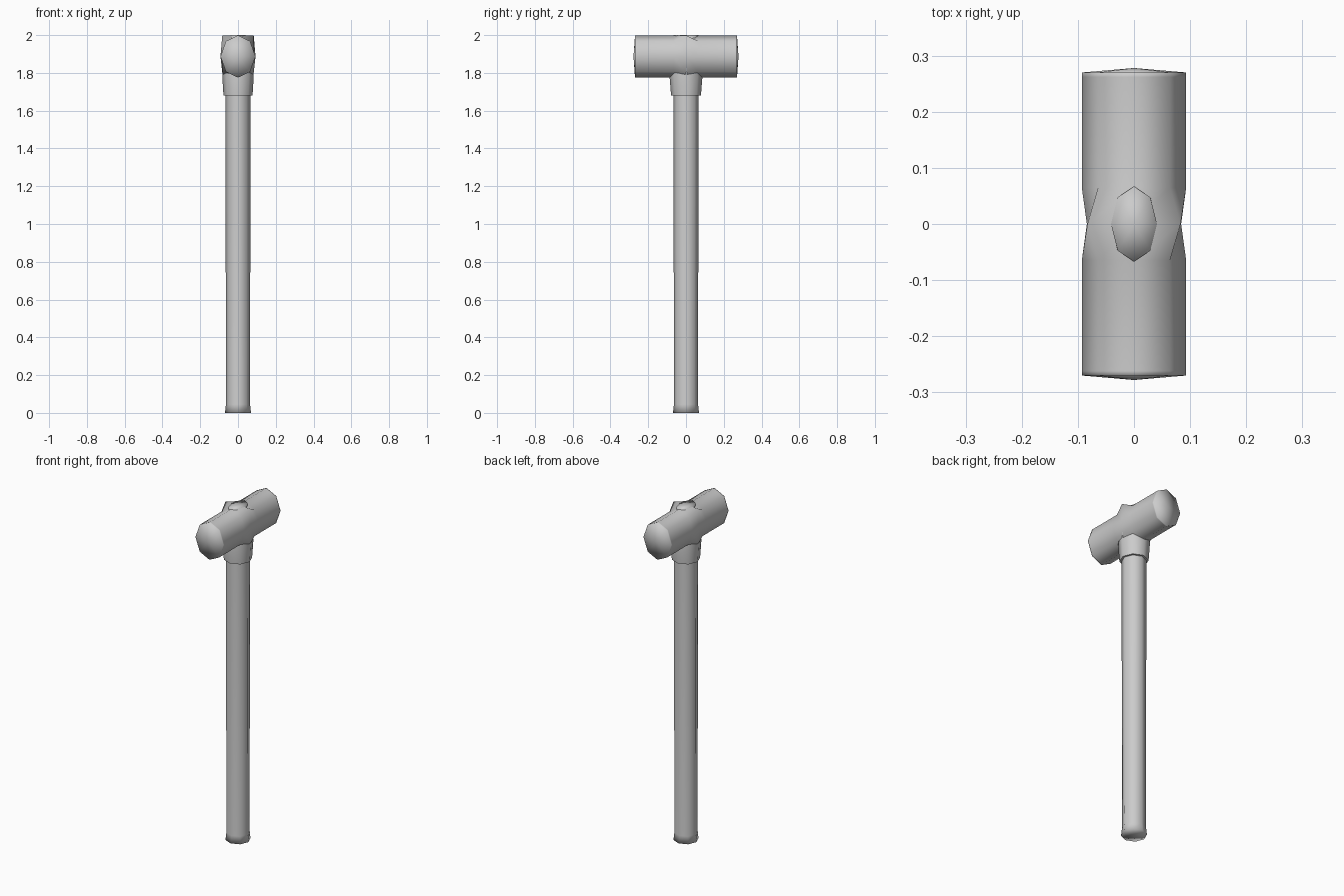
import bpy, bmesh, math
from mathutils import Vector

cube = bpy.data.objects.get("Cube")
if cube:
    bpy.data.objects.remove(cube, do_unlink=True)

SIDES = 8
grey = bpy.data.materials.new("plain grey")
grey.use_nodes = True
grey.diffuse_color = (0.6, 0.6, 0.6, 1)
grey.node_tree.nodes["Principled BSDF"].inputs["Base Color"].default_value = (0.6, 0.6, 0.6, 1)


def loft(name, rings, start, end, smooth_angle):
    """Skin a stack of rings and close each end with a fan to a pole point."""
    bm = bmesh.new()
    loops = [[bm.verts.new(p) for p in ring] for ring in rings]
    for a, b in zip(loops, loops[1:]):
        for i in range(SIDES):
            j = (i + 1) % SIDES
            bm.faces.new((a[i], a[j], b[j], b[i]))
    for loop, pole in ((loops[0], start), (loops[-1], end)):
        tip = bm.verts.new(pole)
        for i in range(SIDES):
            bm.faces.new((loop[i], loop[(i + 1) % SIDES], tip))
    bmesh.ops.recalc_face_normals(bm, faces=bm.faces)
    mesh = bpy.data.meshes.new(name)
    bm.to_mesh(mesh)
    bm.free()
    mesh.materials.append(grey)
    obj = bpy.data.objects.new(name, mesh)
    bpy.context.collection.objects.link(obj)
    bpy.ops.object.select_all(action='DESELECT')
    obj.select_set(True)
    bpy.context.view_layer.objects.active = obj
    bpy.ops.object.shade_smooth_by_angle(angle=math.radians(smooth_angle))
    return obj


def oval(rx, ry, z):
    """Horizontal eight-sided ring."""
    turns = [2 * math.pi * i / SIDES for i in range(SIDES)]
    return [Vector((rx * math.cos(t), ry * math.sin(t), z)) for t in turns]


def mirrored(half, y):
    """Upright ring from a right-hand profile running top to bottom."""
    left = [(-x, z) for x, z in reversed(half[1:-1])]
    return [Vector((x, y, z)) for x, z in half + left]


# Handle: slightly flared butt, flattened where it passes through the eye
loft("handle",
     [oval(0.069, 0.069, 0), oval(0.064, 0.064, 0.045), oval(0.066, 0.066, 1.68),
      oval(0.042, 0.067, 1.96), oval(0.041, 0.067, 2.0)],
     (0, 0, 0), (0, 0, 2.0), 180)

# Head: octagonal bar with squared, pinched cheeks around the eye
bar = [(0, 1.999), (0.064, 1.968), (0.093, 1.887), (0.064, 1.806), (0, 1.775)]
cheek = [(0, 1.999), (0.083, 1.999), (0.084, 1.887), (0.082, 1.79), (0, 1.775)]
stations = [(-0.27, bar), (-0.262, bar), (-0.065, bar), (0, cheek),
            (0.065, bar), (0.262, bar), (0.27, bar)]
loft("hammer_head", [mirrored(p, y) for y, p in stations],
     (0, -0.278, 1.887), (0, 0.278, 1.887), 180)

# Collar: tapered socket under the head
loft("collar",
     [oval(0.077, 0.079, 1.68), oval(0.083, 0.087, 1.78), oval(0.083, 0.075, 1.85)],
     (0, 0, 1.68), (0, 0, 1.85), 60)
